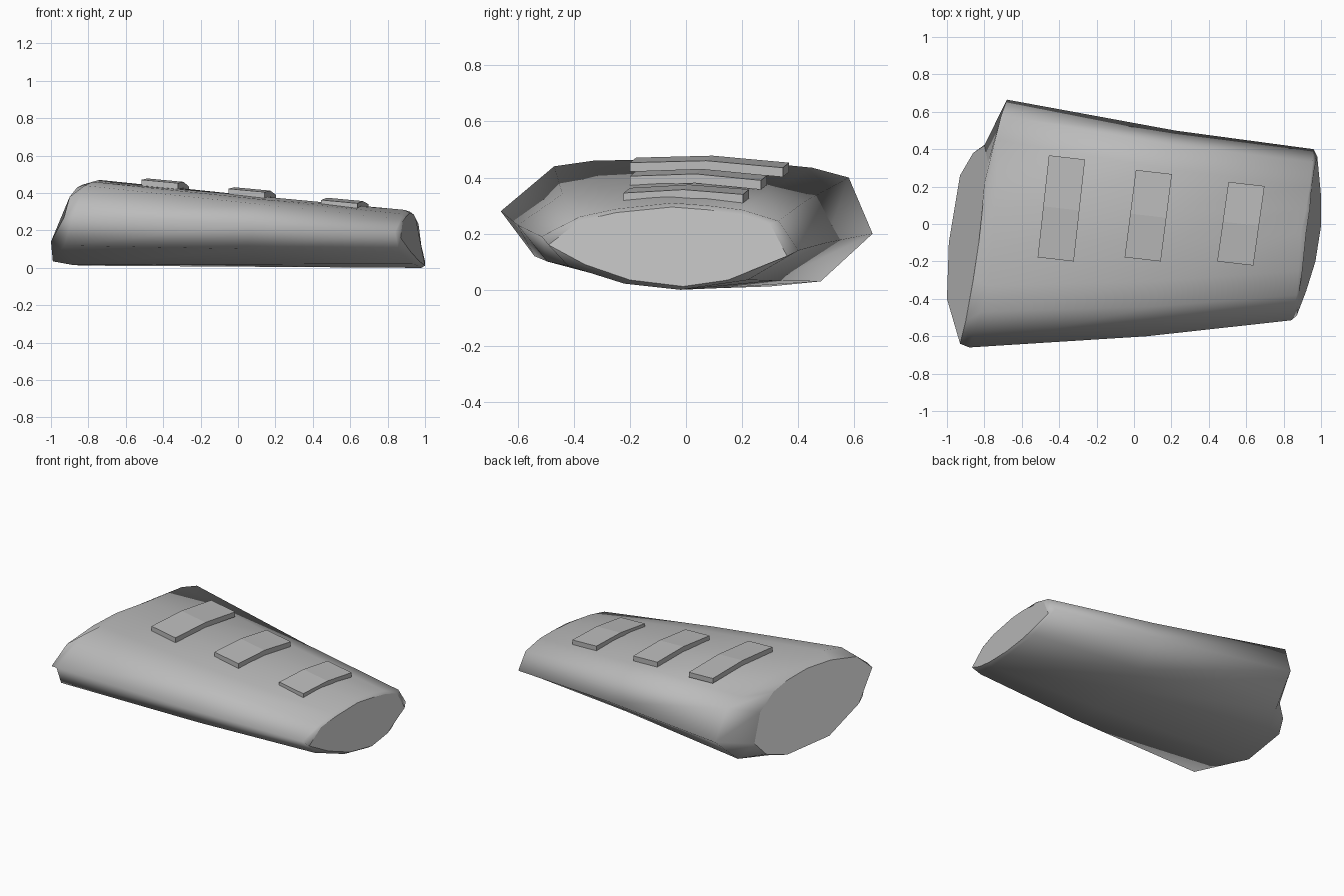
import bpy
import bmesh
from mathutils import Vector

cube = bpy.data.objects.get("Cube")
if cube:
    bpy.data.objects.remove(cube, do_unlink=True)

grey = bpy.data.materials.new("plain_grey")
grey.use_nodes = True
colour = (0.5, 0.5, 0.5, 1)
grey.diffuse_color = colour
grey.node_tree.nodes["Principled BSDF"].inputs["Base Color"].default_value = colour


def loft(name, rings, smooth):
    """Skin a row of closed rings and cap both ends with flat, sharp-edged faces."""
    bm = bmesh.new()
    rows = [[bm.verts.new(point) for point in ring] for ring in rings]
    for low, high in zip(rows, rows[1:]):
        for i in range(len(low)):
            j = (i + 1) % len(low)
            face = bm.faces.new((low[i], low[j], high[j], high[i]))
            face.smooth = smooth
    for row in (rows[0], rows[-1]):
        cap = bm.faces.new(row)
        cap.smooth = False
        for edge in cap.edges:
            edge.smooth = False
    bmesh.ops.recalc_face_normals(bm, faces=bm.faces)
    mesh = bpy.data.meshes.new(name)
    bm.to_mesh(mesh)
    bm.free()
    mesh.materials.append(grey)
    obj = bpy.data.objects.new(name, mesh)
    bpy.context.collection.objects.link(obj)
    return obj


# Cross-sections of the tapering body, each starting at the front edge and going over the top
wide_cap = [(-.93, -.64, .27), (-.9, -.52, .38), (-.86, -.3, .43), (-.83, -.1, .445),
            (-.81, .08, .43), (-.8, .22, .4), (-.78, .33, .3), (-.8, .42, .13),
            (-.86, .38, .06), (-.93, .26, .03), (-.99, -.1, .035), (-1, -.4, .14)]
wide_rim = [(-.88, -.66, .28), (-.82, -.47, .44), (-.78, -.33, .46), (-.76, -.1, .465),
            (-.74, .1, .47), (-.73, .45, .435), (-.71, .58, .4), (-.68, .665, .2),
            (-.72, .48, .03), (-.82, .3, .012), (-.88, -.1, .015), (-.93, -.54, .12)]
narrow_rim = [(.84, -.515, .19), (.87, -.38, .26), (.88, -.25, .288), (.89, -.05, .31),
              (.92, .08, .3), (.94, .2, .285), (.955, .33, .245), (.96, .4, .14),
              (.98, .22, .035), (.98, -.02, 0), (.94, -.22, .022), (.86, -.42, .085)]
narrow_cap = [(.87, -.49, .16), (.88, -.38, .245), (.9, -.25, .275), (.92, -.05, .295),
              (.94, .08, .285), (.95, .2, .265), (.965, .3, .235), (.98, .36, .12),
              (1, .15, .035), (1, -.01, .012), (.97, -.2, .035), (.92, -.36, .09)]

# The waist is a blend of the two rims, drawn slightly toward the front
waist = [Vector(a).lerp(Vector(b), .55) - Vector((0, .02, 0))
         for a, b in zip(wide_rim, narrow_rim)]
loft("tapered_body", [wide_cap, wide_rim, waist, narrow_rim, narrow_cap], True)


# Raised plates, each bent across its middle
def bent_plate(name, x, back_y, front_y, heights):
    rings = []
    for t, top in zip((0, .5, 1), heights):
        y = front_y + (back_y - front_y) * t
        left, right = x + .06 * t, x + .193 + .06 * t
        rings.append([(left, y + .022, top + .018), (right, y, top),
                      (right, y, top - .033), (left, y + .022, top - .015)])
    loft(name, rings, False)


bent_plate("large_plate", -.515, .345, -.2, (.453, .46, .435))
bent_plate("middle_plate", -.05, .267, -.2, (.405, .413, .39))
bent_plate("small_plate", .445, .203, -.222, (.345, .357, .34))
